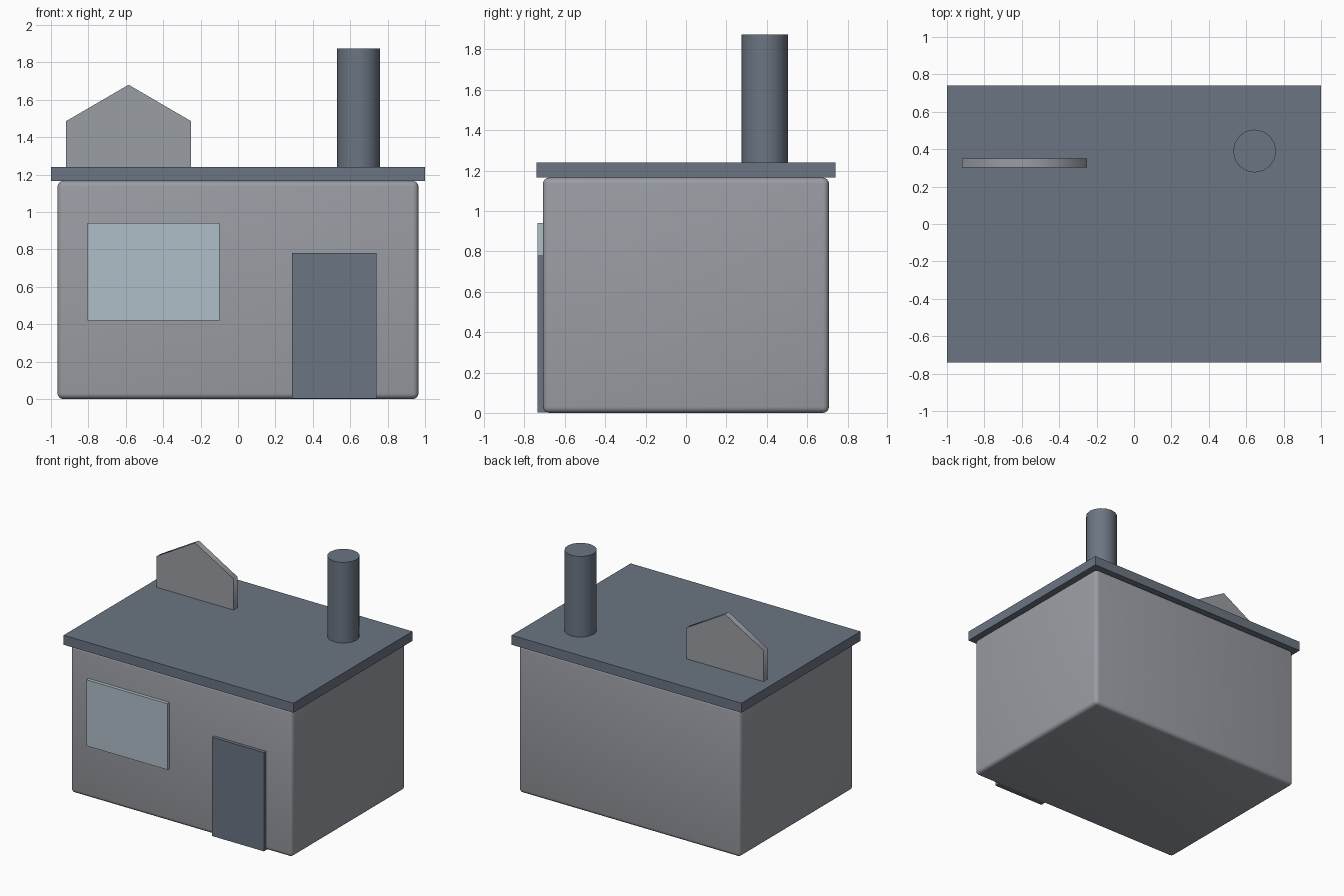
import bpy, bmesh, math

if "Cube" in bpy.data.objects:
    bpy.data.objects.remove(bpy.data.objects["Cube"])


def material(name, rgb):
    m = bpy.data.materials.new(name)
    m.diffuse_color = (*rgb, 1)
    m.use_nodes = True
    m.node_tree.nodes["Principled BSDF"].inputs["Base Color"].default_value = m.diffuse_color
    return m


WALL = material("wall_grey", (0.323, 0.337, 0.371))
SLATE = material("slate_blue", (0.147, 0.178, 0.223))
GLASS = material("pale_glass", (0.434, 0.521, 0.578))


def smooth(obj, angle):
    bpy.ops.object.select_all(action='DESELECT')
    obj.select_set(True)
    bpy.context.view_layer.objects.active = obj
    bpy.ops.object.shade_smooth_by_angle(angle=math.radians(angle))


def box(name, mat, x, y, z):
    """Box spanning the given (min, max) ranges."""
    spans = (x, y, z)
    bpy.ops.mesh.primitive_cube_add(size=1, location=[(a + b) / 2 for a, b in spans])
    obj = bpy.context.object
    obj.name = name
    obj.scale = [b - a for a, b in spans]
    bpy.ops.object.transform_apply(location=False, rotation=False, scale=True)
    obj.data.materials.append(mat)
    return obj


# walls with softly rounded edges
walls = box("walls", WALL, (-0.965, 0.965), (-0.708, 0.708), (0, 1.165))
bevel = walls.modifiers.new("rounding", 'BEVEL')
bevel.width = 0.03
bevel.segments = 4
bpy.ops.object.modifier_apply(modifier=bevel.name)
smooth(walls, 40)

# flat overhanging roof
box("roof", SLATE, (-1, 1), (-0.74, 0.74), (1.165, 1.24))

# door and window panels standing proud of the front wall
box("door", SLATE, (0.29, 0.74), (-0.735, -0.69), (0.003, 0.78))
box("window", GLASS, (-0.805, -0.10), (-0.735, -0.69), (0.42, 0.94))

# round chimney
bpy.ops.mesh.primitive_cylinder_add(vertices=16, radius=0.115, depth=0.645,
                                    location=(0.645, 0.39, 1.5525))
chimney = bpy.context.object
chimney.name = "chimney"
chimney.data.materials.append(SLATE)
smooth(chimney, 40)

# gable plate: pointed profile extruded in depth
profile = [(-0.92, 1.23), (-0.25, 1.23), (-0.25, 1.485), (-0.585, 1.68), (-0.92, 1.485)]
bm = bmesh.new()
face = bm.faces.new([bm.verts.new((x, 0.303, z)) for x, z in profile])
extruded = bmesh.ops.extrude_face_region(bm, geom=[face])["geom"]
bmesh.ops.translate(bm, vec=(0, 0.047, 0),
                    verts=[v for v in extruded if isinstance(v, bmesh.types.BMVert)])
bmesh.ops.recalc_face_normals(bm, faces=bm.faces)
mesh = bpy.data.meshes.new("gable")
bm.to_mesh(mesh)
bm.free()
gable = bpy.data.objects.new("gable", mesh)
bpy.context.collection.objects.link(gable)
mesh.materials.append(WALL)
smooth(gable, 65)
